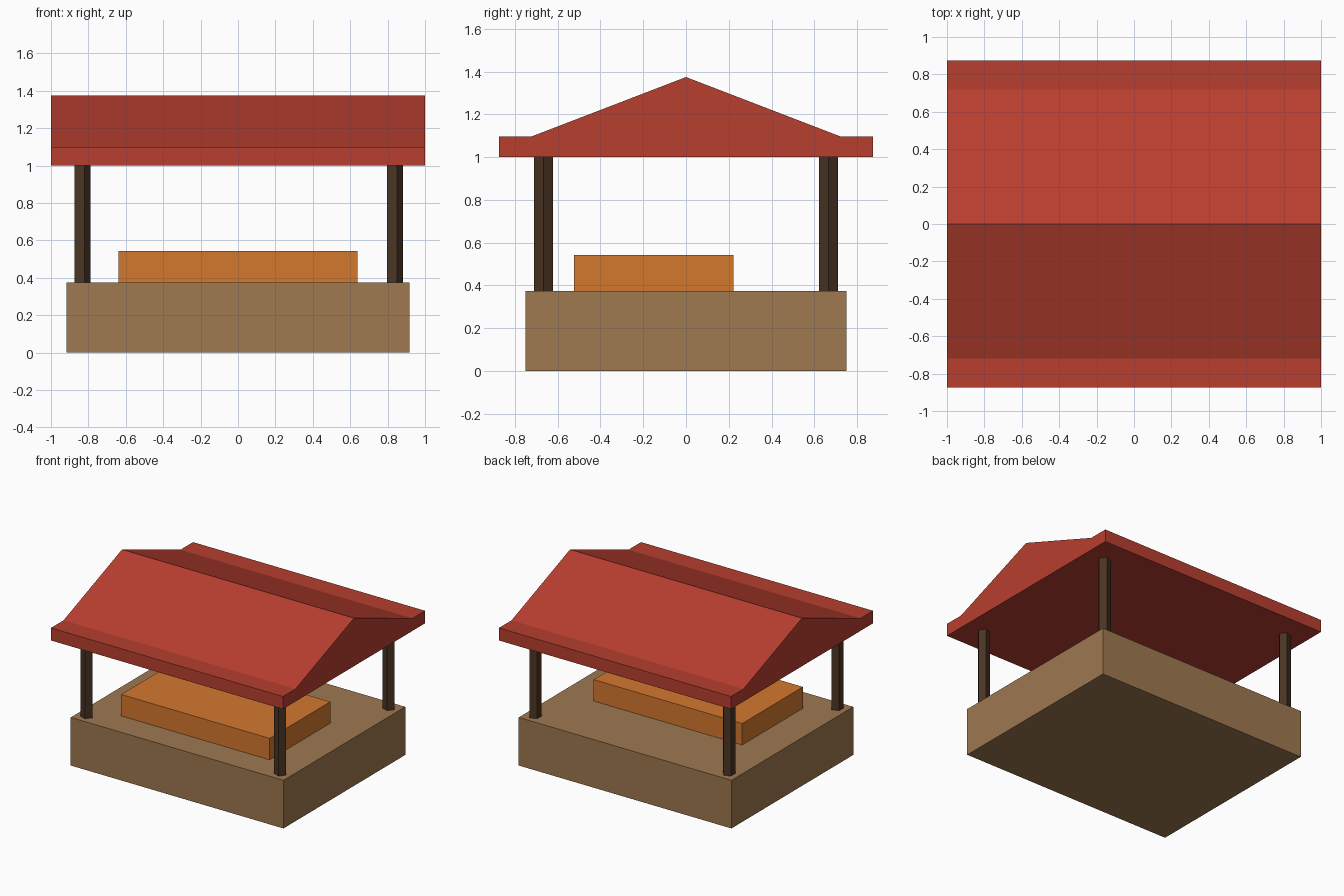
import bpy
import bmesh
import math

cube = bpy.data.objects.get("Cube")
if cube:
    bpy.data.objects.remove(cube, do_unlink=True)


def material(name, srgb):
    """Flat material from display colour values in 0-1."""
    colour = [((c + 0.055) / 1.055) ** 2.4 for c in srgb] + [1.0]
    mat = bpy.data.materials.new(name)
    mat.use_nodes = True
    mat.diffuse_color = colour
    mat.node_tree.nodes["Principled BSDF"].inputs["Base Color"].default_value = colour
    return mat


roof_red = material("roof red", (0.72, 0.245, 0.185))
base_tan = material("base tan", (0.62, 0.47, 0.315))
counter_orange = material("counter orange", (0.83, 0.47, 0.18))
post_brown = material("post brown", (0.29, 0.205, 0.135))


def finish(name, bm, mat):
    bmesh.ops.recalc_face_normals(bm, faces=bm.faces)
    mesh = bpy.data.meshes.new(name)
    bm.to_mesh(mesh)
    bm.free()
    mesh.materials.append(mat)
    obj = bpy.data.objects.new(name, mesh)
    bpy.context.collection.objects.link(obj)
    return obj


def extrude(name, outline, offset, mat):
    """Prism made by sweeping a closed outline along an offset."""
    bm = bmesh.new()
    face = bm.faces.new([bm.verts.new(p) for p in outline])
    swept = bmesh.ops.extrude_face_region(bm, geom=[face], use_keep_orig=True)
    verts = [v for v in swept["geom"] if isinstance(v, bmesh.types.BMVert)]
    bmesh.ops.translate(bm, verts=verts, vec=offset)
    return finish(name, bm, mat)


def box(name, x, y0, y1, z0, z1, mat):
    outline = [(-x, y0, z0), (x, y0, z0), (x, y1, z0), (-x, y1, z0)]
    return extrude(name, outline, (0, 0, z1 - z0), mat)


# Platform and the counter standing on it, set towards the front
box("base", 0.917, -0.75, 0.75, 0, 0.375, base_tan)
box("counter", 0.64, -0.525, 0.222, 0.375, 0.542, counter_orange)

# Four five-sided posts
for side, x in (("left", 0.835), ("right", -0.835)):
    for end, y in (("front", -0.667), ("back", 0.667)):
        ring = [(x + 0.047 * math.cos(i * math.tau / 5),
                 y + 0.047 * math.sin(i * math.tau / 5), 0.002) for i in range(5)]
        extrude(f"{end}_{side}_post", ring, (0, 0, 1.0), post_brown)

# Gabled roof with flat eaves, swept along x
half = [(0.875, 1.0), (0.875, 1.098), (0.72, 1.098)]
profile = half + [(0, 1.375)] + [(-y, z) for y, z in reversed(half)]
extrude("roof", [(-1, y, z) for y, z in profile], (2, 0, 0), roof_red)
